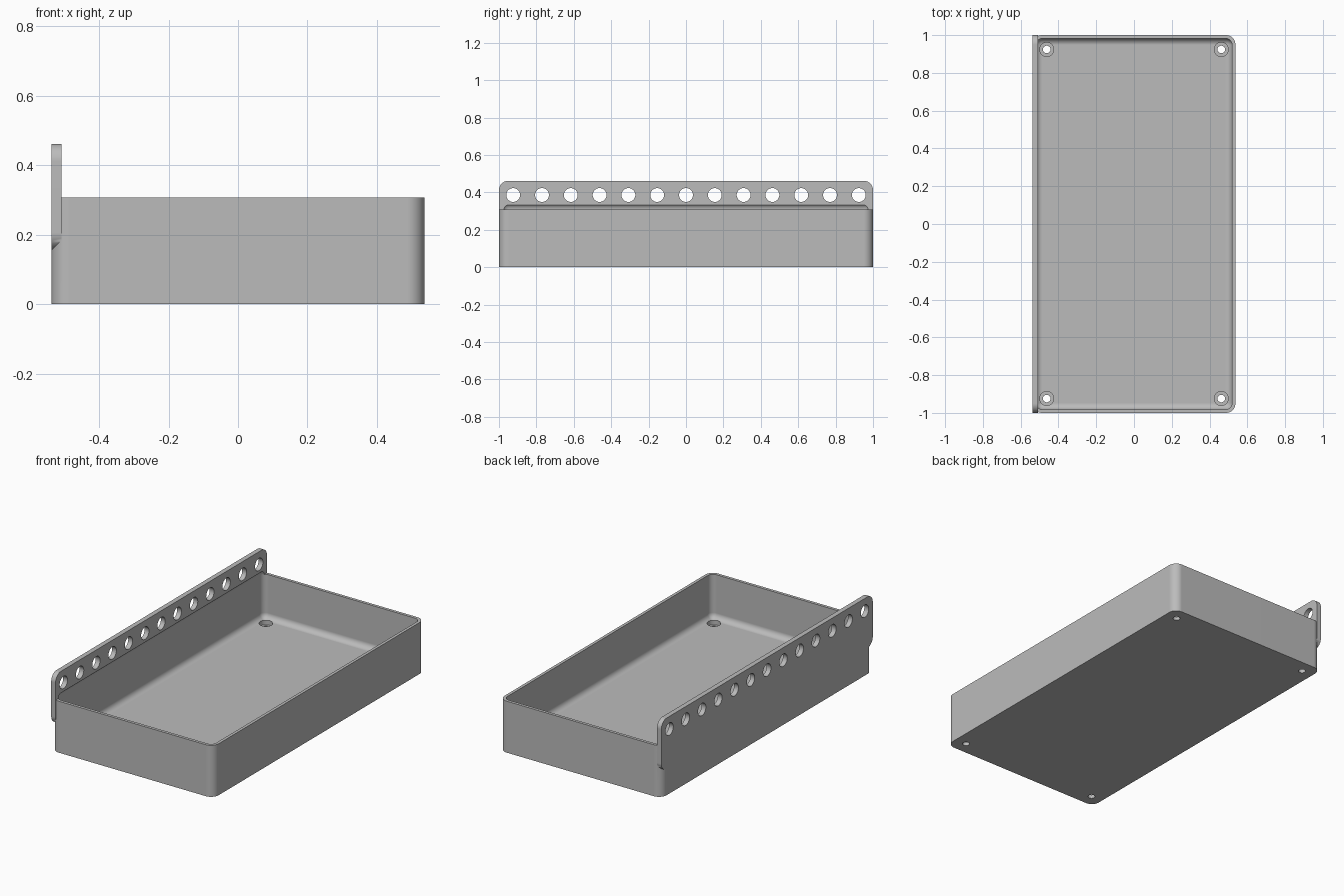
import bpy, bmesh
from mathutils import Matrix, Vector

if "Cube" in bpy.data.objects:
    bpy.data.objects.remove(bpy.data.objects["Cube"], do_unlink=True)

HALF_X, WALL, RIM, FLOOR = 0.537, 0.018, 0.308, 0.045
PLATE_IN, PLATE_LOW, PLATE_TOP, CORNER = -0.508, 0.156, 0.462, 0.05

grey = bpy.data.materials.new("light_grey")
grey.use_nodes = True
colour = (0.5, 0.5, 0.5, 1)
grey.diffuse_color = colour
grey.node_tree.nodes["Principled BSDF"].inputs["Base Color"].default_value = colour


def finish(bm, name):
    mesh = bpy.data.meshes.new(name)
    bm.normal_update()
    bm.to_mesh(mesh)
    bm.free()
    obj = bpy.data.objects.new(name, mesh)
    bpy.context.collection.objects.link(obj)
    mesh.materials.append(grey)
    return obj


def rounded_box(name, low, high, radius, axis=None):
    """Box with every edge rounded, or only the edges along one axis."""
    low, high = Vector(low), Vector(high)
    size = high - low
    bm = bmesh.new()
    bmesh.ops.create_cube(bm, size=1, matrix=Matrix.Translation((low + high) / 2)
                          @ Matrix.Diagonal((*size, 1)))
    edges = [e for e in bm.edges if axis is None
             or abs((e.verts[0].co - e.verts[1].co)[axis]) > 1e-4]
    bmesh.ops.bevel(bm, geom=edges, offset=radius, segments=10, profile=0.5,
                    affect='EDGES')
    return finish(bm, name)


def add_cylinder(bm, centre, radius, depth, axis='Z'):
    turn = Matrix.Rotation(1.5707963, 4, 'Y') if axis == 'X' else Matrix()
    bmesh.ops.create_cone(bm, cap_ends=True, segments=40, radius1=radius,
                          radius2=radius, depth=depth,
                          matrix=Matrix.Translation(centre) @ turn)


def combine(target, other, operation):
    """Apply a boolean and discard the helper."""
    mod = target.modifiers.new("combine", 'BOOLEAN')
    mod.operation, mod.object, mod.solver = operation, other, 'EXACT'
    bpy.context.view_layer.update()
    graph = bpy.context.evaluated_depsgraph_get()
    result = bpy.data.meshes.new_from_object(target.evaluated_get(graph))
    target.modifiers.clear()
    target.data = result
    bpy.data.objects.remove(other, do_unlink=True)


# Outer tray body with rounded upright corners
tray = rounded_box("tray_with_hanging_rail", (-HALF_X, -1, 0), (HALF_X, 1, RIM), CORNER, 2)

# Hanging rail along the right side, rounded in its own plane
rail = rounded_box("rail", (-HALF_X, -1, PLATE_LOW), (PLATE_IN, 1, PLATE_TOP), CORNER, 0)
combine(tray, rail, 'UNION')

# Hollow with filleted floor, curling slightly into the rail
hollow = rounded_box("hollow", (-HALF_X + WALL, -1 + WALL, FLOOR),
                     (HALF_X - WALL, 1 - WALL, 0.342), 0.034)
combine(tray, hollow, 'DIFFERENCE')

# Row of holes in the rail
bm = bmesh.new()
for i in range(-6, 7):
    add_cylinder(bm, (-0.52, i * 0.154, 0.386), 0.037, 0.2, 'X')
combine(tray, finish(bm, "rail_holes"), 'DIFFERENCE')

# Stepped screw holes in the floor corners
for radius, bottom in ((0.037, 0.02), (0.02, -0.05)):
    bm = bmesh.new()
    for x in (-0.462, 0.462):
        for y in (-0.924, 0.924):
            add_cylinder(bm, (x, y, (bottom + 0.1) / 2), radius, 0.1 - bottom)
    combine(tray, finish(bm, "screw_holes"), 'DIFFERENCE')

# Smooth the fillets, keep the hard edges
bpy.ops.object.select_all(action='DESELECT')
tray.select_set(True)
bpy.context.view_layer.objects.active = tray
bpy.ops.object.shade_smooth_by_angle(angle=0.6)
weighted = tray.modifiers.new("even_normals", 'WEIGHTED_NORMAL')
weighted.keep_sharp = True
